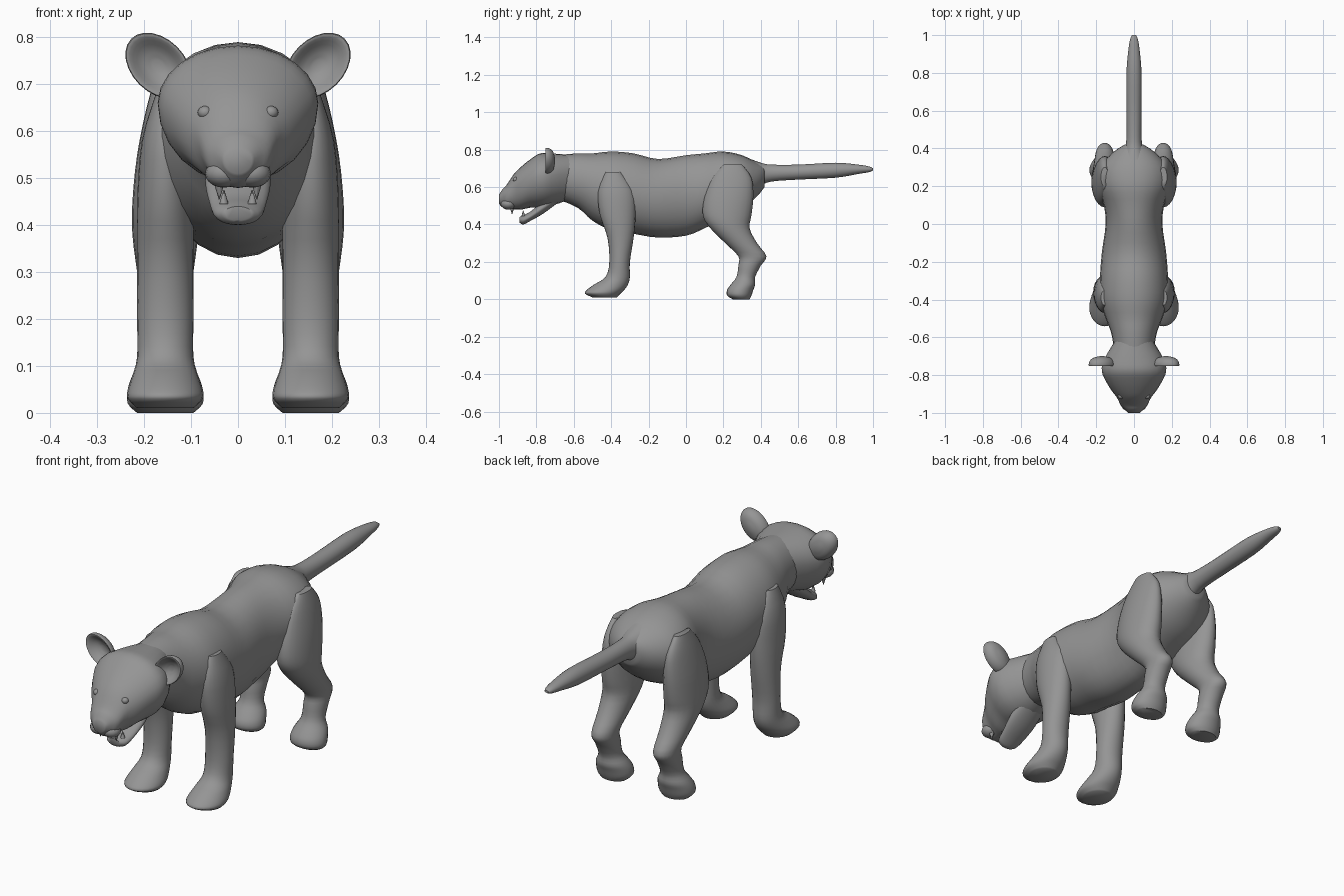
import bpy
import bmesh
from math import cos, sin, pi, radians
from mathutils import Matrix, Vector

default = bpy.data.objects.get("Cube")
if default:
    bpy.data.objects.remove(default, do_unlink=True)

# One plain grey for the whole animal
GREY = (.3, .3, .3, 1)
fur = bpy.data.materials.new("grey_fur")
fur.use_nodes = True
fur.diffuse_color = GREY
fur.node_tree.nodes["Principled BSDF"].inputs["Base Color"].default_value = GREY

SIDES = 24
STEPS = 3
LEG_X = .155
ANGLES = [2 * pi * side / SIDES for side in range(SIDES)]


def finish(name, bm, mirror):
    """Turn a bmesh into a smooth object, mirrored where it is one of a pair."""
    bmesh.ops.recalc_face_normals(bm, faces=bm.faces)
    mesh = bpy.data.meshes.new(name)
    bm.to_mesh(mesh)
    bm.free()
    for face in mesh.polygons:
        face.use_smooth = True
    mesh.set_sharp_from_angle(angle=radians(50))
    mesh.materials.append(fur)
    obj = bpy.data.objects.new(name, mesh)
    bpy.context.collection.objects.link(obj)
    if mirror:
        obj.modifiers.new("both_sides", 'MIRROR')


def spline(rows):
    """Pass a smooth curve through the rows, adding rows in between."""
    rows = [Vector(row) for row in rows]
    last = len(rows) - 1
    result = []
    for i in range(last):
        start, end = rows[i], rows[i + 1]
        leave = (end - rows[max(i - 1, 0)]) / 2
        arrive = (rows[min(i + 2, last)] - start) / 2
        for step in range(STEPS):
            t = step / STEPS
            blend = t * t * (3 - 2 * t)
            result.append(start.lerp(end, blend)
                          + leave * t * (1 - t) ** 2 - arrive * t * t * (1 - t))
    return result + [rows[last]]


def loft(name, section, rows, mirror=False):
    """Skin the sections that a rule draws for each row, and cap both ends."""
    bm = bmesh.new()
    loops = [[bm.verts.new(point) for point in section(*row)] for row in spline(rows)]
    for here, there in zip(loops, loops[1:]):
        for i in range(SIDES):
            bm.faces.new((here[i - 1], here[i], there[i], there[i - 1]))
    bm.faces.new(loops[0])
    bm.faces.new(loops[-1])
    finish(name, bm, mirror)


def upright_oval(y, top, bottom, half_width, rise=.5):
    """Section across the body; rise is how high up it is widest."""
    middle = bottom + rise * (top - bottom)
    return [(half_width * cos(a), y,
             middle + sin(a) * (top - middle if sin(a) > 0 else middle - bottom))
            for a in ANGLES]


def skull_oval(y, top, bottom, half_width):
    """Section of the head, widest above the middle."""
    return upright_oval(y, top, bottom, half_width, rise=.58)


def leg_oval(z, front, back, half_width):
    """Level section of a leg."""
    return [(LEG_X + half_width * cos(a),
             (front + back) / 2 + (back - front) / 2 * sin(a), z) for a in ANGLES]


def ear_oval(size, depth):
    """Slanted oval of an ear, its long axis leaning outward."""
    centre = Vector((.17, depth - .74, .74))
    outward, sideways = Vector((1, 0, 1)), Vector((1, 0, -1))
    return [centre + size * (outward * cos(a) + sideways * sin(a) * .7) for a in ANGLES]


def ball(name, place, size, mirror=True):
    bm = bmesh.new()
    bmesh.ops.create_uvsphere(bm, u_segments=16, v_segments=10, radius=1,
                              matrix=Matrix.LocRotScale(place, None, Vector(size)))
    finish(name, bm, mirror)


def fang(name, place, root, tip):
    bm = bmesh.new()
    bmesh.ops.create_cone(bm, cap_ends=True, segments=8, radius1=root, radius2=tip,
                          depth=.03, matrix=Matrix.Translation(place))
    finish(name, bm, True)


# Torso from neck to rump: y, top, bottom, half width
loft("torso", upright_oval, (
    (-.7, .77, .54, .1),
    (-.58, .78, .49, .12),
    (-.5, .78, .42, .15),
    (-.4, .79, .37, .18),
    (-.28, .78, .35, .18),
    (-.15, .75, .33, .17),
    (0, .77, .34, .15),
    (.1, .78, .38, .16),
    (.2, .79, .43, .19),
    (.3, .77, .48, .18),
    (.38, .73, .55, .11),
    (.42, .71, .6, .05)))

# Tail, thick at the root and rounded at the tip
loft("tail", upright_oval, (
    (.32, .76, .58, .09),
    (.4, .73, .61, .05),
    (.46, .72, .63, .04),
    (.6, .72, .64, .04),
    (.8, .73, .65, .04),
    (.92, .72, .67, .03),
    (.98, .71, .68, .02),
    (1, .7, .69, .01)))

# Front legs from shoulder to paw: z, front, back, half width
loft("front_leg", leg_oval, (
    (.68, -.43, -.35, .02),
    (.58, -.47, -.28, .05),
    (.45, -.46, -.27, .06),
    (.33, -.42, -.28, .06),
    (.2, -.41, -.3, .06),
    (.12, -.43, -.3, .06),
    (.08, -.49, -.31, .07),
    (.05, -.53, -.33, .08),
    (.03, -.54, -.35, .08),
    (.01, -.5, -.37, .06)), mirror=True)

# Hind legs from haunch to paw, with the hock jutting back
loft("hind_leg", leg_oval, (
    (.72, .2, .3, .02),
    (.65, .14, .35, .04),
    (.55, .1, .36, .06),
    (.45, .09, .35, .07),
    (.38, .13, .34, .07),
    (.3, .21, .38, .06),
    (.23, .28, .43, .05),
    (.18, .28, .4, .05),
    (.12, .27, .37, .05),
    (.08, .24, .37, .07),
    (.05, .22, .36, .08),
    (.02, .22, .35, .08),
    (0, .25, .34, .06)), mirror=True)

# Head with a wide brow tapering to the muzzle
loft("head", skull_oval, (
    (-.6, .77, .54, .09),
    (-.72, .78, .5, .16),
    (-.78, .78, .49, .17),
    (-.83, .75, .49, .15),
    (-.88, .71, .48, .12),
    (-.92, .67, .48, .09),
    (-.96, .61, .48, .07),
    (-.98, .59, .49, .05),
    (-1, .56, .51, .03)))

# Open lower jaw
loft("lower_jaw", upright_oval, (
    (-.68, .58, .52, .06),
    (-.76, .53, .46, .07),
    (-.83, .47, .42, .06),
    (-.87, .45, .4, .05),
    (-.89, .44, .41, .03)))

# Muzzle, nose, eyes and teeth
ball("whisker_pad", (.03, -.95, .51), (.04, .04, .03))
ball("nose_pad", (0, -.98, .55), (.03, .02, .02), mirror=False)
ball("eye", (.07, -.91, .64), (.016, .016, .014))
fang("upper_fang", (.04, -.93, .47), .001, .01)
fang("lower_fang", (.03, -.87, .46), .01, .001)

# Cupped ears from the rounded back over the rim into the hollow: size, depth
loft("ear", ear_oval, (
    (.01, .04),
    (.04, .03),
    (.055, .01),
    (.057, -.01),
    (.05, -.01),
    (.03, .01),
    (.01, .02)), mirror=True)
